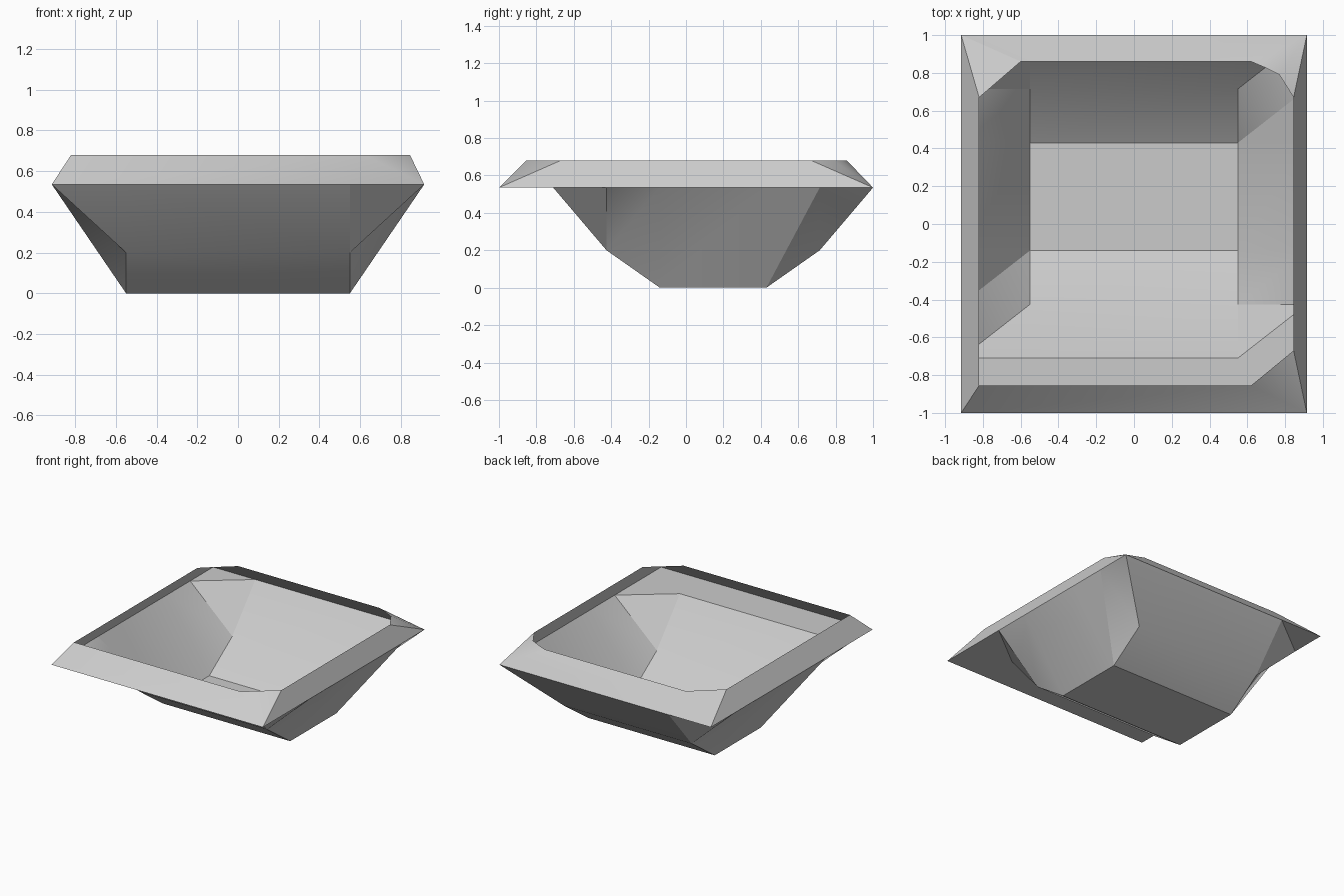
import bpy, bmesh, math

if "Cube" in bpy.data.objects:
    bpy.data.objects.remove(bpy.data.objects["Cube"], do_unlink=True)

grey = bpy.data.materials.new("light_grey")
grey.use_nodes = True
colour = (0.6, 0.6, 0.6, 1)
grey.diffuse_color = colour
grey.node_tree.nodes["Principled BSDF"].inputs["Base Color"].default_value = colour

HALF_X, HALF_Y, FLOOR_X = 0.915, 1.0, 0.55
LEDGE_Z, TOP_Z = 0.535, 0.68


def finish(name, bm):
    """Turn a bmesh into a shaded object."""
    mesh = bpy.data.meshes.new(name)
    bm.to_mesh(mesh)
    bm.free()
    mesh.materials.append(grey)
    obj = bpy.data.objects.new(name, mesh)
    bpy.context.collection.objects.link(obj)
    bpy.ops.object.select_all(action='DESELECT')
    obj.select_set(True)
    bpy.context.view_layer.objects.active = obj
    bpy.ops.object.shade_smooth_by_angle(angle=math.radians(30))


# Basin: a trough profile across a grid, with flared ends and a flat front ledge
profile = [(-1, LEDGE_Z), (-0.71, LEDGE_Z), (-0.425, 0.2), (-0.14, 0),
           (0.43, 0), (0.715, 0.2), (1, LEDGE_Z)]
bm = bmesh.new()
grid = []
for x in (-HALF_X, -FLOOR_X, FLOOR_X, HALF_X):
    outer = abs(x) > FLOOR_X
    grid.append([bm.verts.new((x, y, LEDGE_Z if outer else z)) for y, z in profile])
for left, right in zip(grid, grid[1:]):
    for j in range(len(profile) - 1):
        # every cell is split along the same diagonal
        bm.faces.new((left[j], right[j + 1], right[j]))
        bm.faces.new((left[j], left[j + 1], right[j + 1]))
finish("basin", bm)

# Rim: sloping band from the rectangular edge up to a cut-cornered opening
corners = [(-HALF_X, -HALF_Y), (HALF_X, -HALF_Y), (HALF_X, HALF_Y), (-HALF_X, HALF_Y)]
opening = [[(-0.82, -0.855)],
           [(0.62, -0.855), (0.845, -0.67)],
           [(0.845, 0.67), (0.77, 0.79), (0.69, 0.83), (0.62, 0.86)],
           [(-0.6, 0.86), (-0.82, 0.67)]]
bm = bmesh.new()
edge = [bm.verts.new((x, y, LEDGE_Z)) for x, y in corners]
top = [[bm.verts.new((x, y, TOP_Z)) for x, y in group] for group in opening]
for i in range(4):
    k = (i + 1) % 4
    for a, b in zip(top[i], top[i][1:]):
        bm.faces.new((edge[i], b, a))
    bm.faces.new((edge[i], edge[k], top[k][0], top[i][-1]))
finish("rim", bm)
